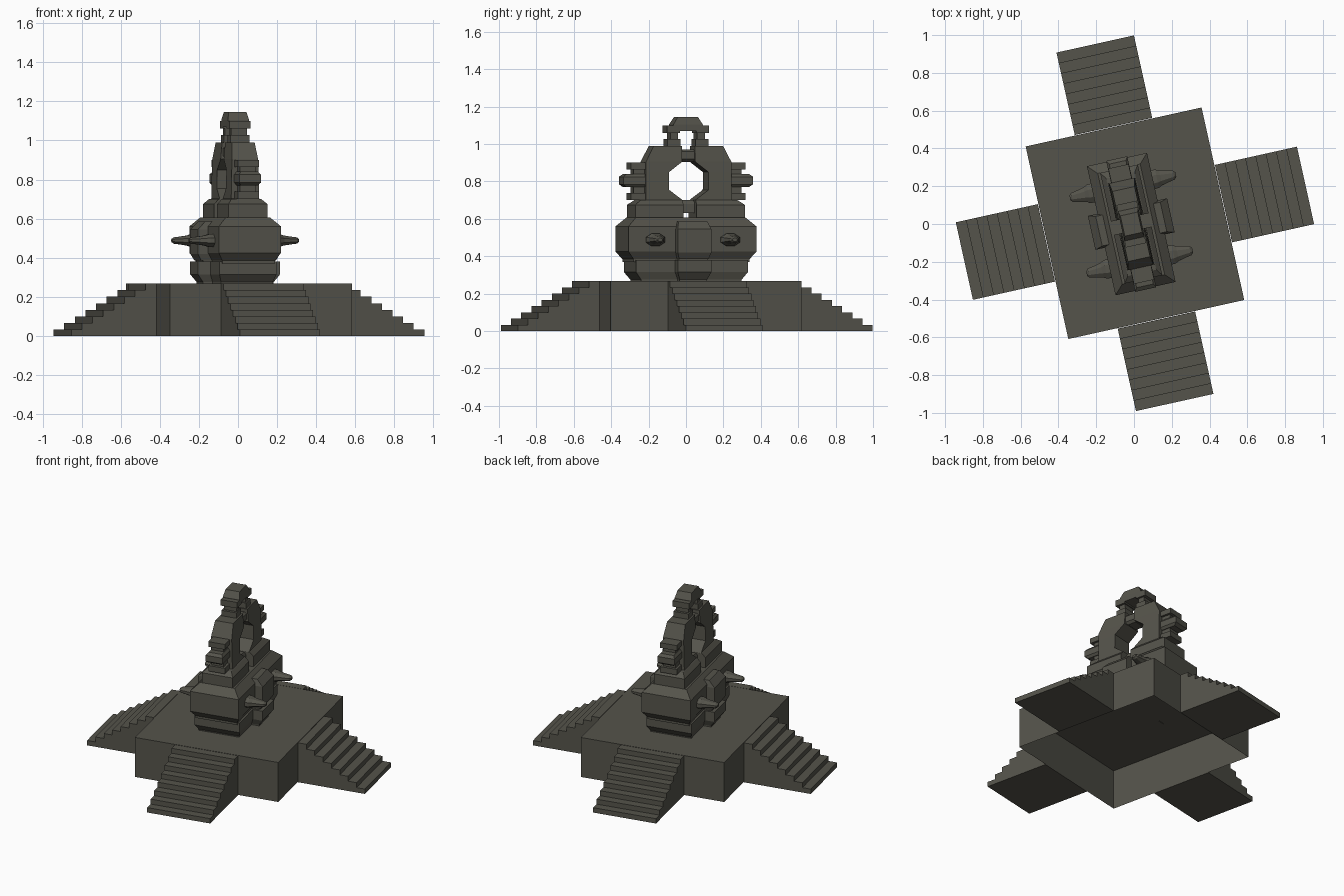
import bpy, bmesh, math

if "Cube" in bpy.data.objects:
    bpy.data.objects.remove(bpy.data.objects["Cube"])

ANGLE = math.radians(12.5)      # the whole monument is turned in plan
CX, CY = 0.005, 0.004
TU = -0.02                      # shrine offset along its short axis
TOP = 0.268                     # platform height

stone = bpy.data.materials.new("dark olive stone")
stone.diffuse_color = (0.09, 0.087, 0.07, 1)
stone.use_nodes = True
stone.node_tree.nodes["Principled BSDF"].inputs["Base Color"].default_value = stone.diffuse_color


def finish(name, bm, turn=0.0):
    bmesh.ops.recalc_face_normals(bm, faces=bm.faces)
    me = bpy.data.meshes.new(name)
    bm.to_mesh(me)
    bm.free()
    me.materials.append(stone)
    ob = bpy.data.objects.new(name, me)
    ob.location = (CX, CY, 0)
    ob.rotation_euler = (0, 0, ANGLE + turn)
    bpy.context.collection.objects.link(ob)
    return ob


def skin(bm, rings, cap_start=True, cap_end=True):
    loops = [[bm.verts.new(p) for p in r] for r in rings]
    n = len(loops[0])
    for a, b in zip(loops, loops[1:]):
        for i in range(n):
            j = (i + 1) % n
            bm.faces.new((a[i], a[j], b[j], b[i]))
    if cap_start:
        bm.faces.new(loops[0][::-1])
    if cap_end:
        bm.faces.new(loops[-1])


def stack(name, layers, side=0, off=TU, open_bottom=False):
    """Stacked rectangles. side 0: (z, half u, half v); side +-1: (z, half u, v in, v out)."""
    bm = bmesh.new()
    rings = []
    for l in layers:
        z, hu = l[:2]
        v0, v1 = (-l[2], l[2]) if side == 0 else (side * l[2], side * l[3])
        rings.append([(off - hu, v0, z), (off + hu, v0, z), (off + hu, v1, z), (off - hu, v1, z)])
    skin(bm, rings, cap_start=not open_bottom)
    return finish(name, bm)


# Platform: hollow box, open underneath
HU, HV = 0.477, 0.522
stack("platform", [(0, HU, HV), (TOP, HU, HV)], off=0, open_bottom=True)


# Four stairways from a stepped profile
def stairs(name, start, end, turn, steps=8, half=0.21):
    pts = [(start, 0)]
    run, rise = (end - start) / steps, TOP / steps
    for k in range(steps):
        d = start + run * k
        h = TOP - rise * k - 0.0005
        pts += [(d, h), (d + run, h)]
    pts.append((end, 0))
    bm = bmesh.new()
    skin(bm, [[(d, w, h) for d, h in pts] for w in (-half, half)])
    finish(name, bm, turn)


for i, label in enumerate(("right", "back", "left", "front")):
    a, b = (HU + 0.003, 0.925) if i % 2 == 0 else (HV + 0.003, 0.972)
    stairs(label + "_stairs", a, b, i * math.pi / 2)

# Shrine foot and main block
B = TOP - 0.003
stack("shrine_foot", [(B, .135, .275), (.275, .135, .275), (.315, .15, .306), (.38, .15, .306)])
stack("main_block", [(.37, .138, .318), (.385, .138, .318), (.425, .163, .35),
                     (.56, .163, .35), (.607, .115, .30)])
# Cross arms through the middle
stack("cross_foot", [(B, .185, .075), (.275, .185, .075), (.315, .215, .092), (.38, .215, .092)])
stack("cross_neck", [(.375, .185, .08), (.41, .185, .08)])
stack("cross_block", [(.385, .195, .08), (.42, .215, .092), (.545, .215, .092), (.585, .175, .08)])

for s, label in ((-1, "front"), (1, "back")):
    # Tower with half of the eight-sided opening on its inner side
    stack(label + "_tower",
          [(.60, .102, .036, .30), (.675, .102, .036, .30), (.70, .078, .036, .265),
           (.702, .073, .037, .235), (.755, .072, .108, .235), (.85, .07, .108, .235),
           (.902, .068, .04, .235), (.906, .068, .036, .233), (.99, .06, .036, .19)], s)
    # Side ornament
    stack(label + "_ornament_post", [(.70, .04, .23, .295), (.90, .04, .23, .295)], s)
    for part, z0, z1 in (("lower_cap", .70, .738), ("upper_cap", .865, .90)):
        stack(label + "_ornament_" + part, [(z0, .055, .23, .313), (z1, .055, .23, .313)], s)
    stack(label + "_ornament_knob", [(.77, .045, .23, .335), (.785, .057, .23, .355),
                                     (.825, .057, .23, .355), (.84, .045, .23, .335)], s)
    # Crown leg
    stack(label + "_crown_foot", [(.98, .05, .042, .112), (1.027, .05, .042, .112)], s)
    stack(label + "_crown_post", [(1.02, .042, .052, .095), (1.07, .042, .052, .095)], s)
    stack(label + "_crown_block", [(1.06, .055, .045, .115), (1.10, .055, .045, .115)], s)

# Crown beam and small blocks bridging the slot
stack("crown_beam", [(1.07, .055, .08), (1.105, .055, .08), (1.145, .047, .055)])
stack("upper_key", [(.905, .04, .03), (.92, .055, .042), (.96, .055, .042), (.972, .04, .03)])
stack("lower_key", [(.63, .05, .042), (.68, .05, .042), (.70, .04, .03)])

# Spikes on both long sides
for su in (-1, 1):
    for sv in (-1, 1):
        bm = bmesh.new()
        rings = []
        for d, r in ((.14, .056), (.185, .054), (.205, .043), (.245, .033), (.275, .027), (.287, .014)):
            rings.append([(TU + su * d, sv * .205 + r * math.cos(t * math.pi / 4 + .39),
                           .488 + .65 * r * math.sin(t * math.pi / 4 + .39)) for t in range(8)])
        skin(bm, rings)
        finish("%s_%s_spike" % ("right" if su > 0 else "left", "back" if sv > 0 else "front"), bm)
